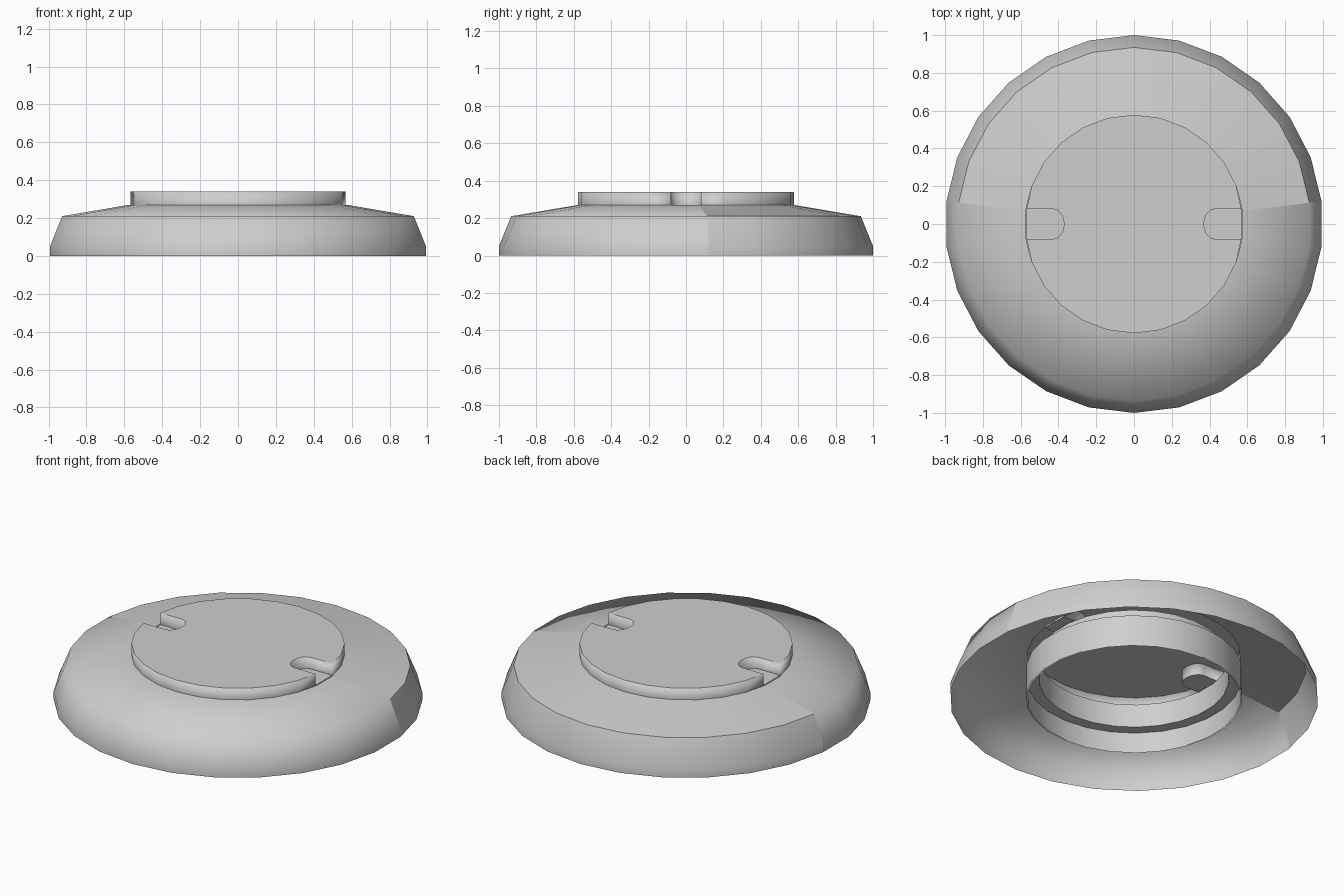
import bpy, bmesh
from math import sin, cos, pi

cube = bpy.data.objects.get("Cube")
if cube:
    bpy.data.objects.remove(cube)

# One plain grey for the whole model
grey = bpy.data.materials.new("light_grey")
grey.use_nodes = True
grey.diffuse_color = (0.62, 0.62, 0.62, 1)
grey.node_tree.nodes["Principled BSDF"].inputs["Base Color"].default_value = grey.diffuse_color

SIDES = 26
STEP = 2 * pi / SIDES


def finish(name, bm, smooth=True):
    mesh = bpy.data.meshes.new(name)
    for face in bm.faces:
        face.smooth = smooth
    bm.to_mesh(mesh)
    bm.free()
    mesh.materials.append(grey)
    obj = bpy.data.objects.new(name, mesh)
    bpy.context.scene.collection.objects.link(obj)
    return obj


def lathe(profile):
    """Open surface of revolution through (radius, height) points."""
    bm = bmesh.new()
    rings = []
    for r, z in profile:
        rings.append([bm.verts.new((r * cos(pi / 2 + k * STEP), r * sin(pi / 2 + k * STEP), z))
                      for k in range(SIDES)])
    for low, high in zip(rings, rings[1:]):
        for k in range(SIDES):
            n = (k + 1) % SIDES
            bm.faces.new((low[k], low[n], high[n], high[k]))
    return bm


# Thin flared cover: soft front, crisp ridge and seams on the back
RIDGE, TOP = 0.21, 0.27
SEAM_Y = 0.1
bm = lathe([(1, 0), (1, 0.05), (0.935, RIDGE), (0.578, TOP)])
for edge in bm.edges:
    a, b = (v.co for v in edge.verts)
    on_ridge = abs(a.z - RIDGE) < 0.001 and abs(b.z - RIDGE) < 0.001
    backs = [f.calc_center_median().y > SEAM_Y / 2 for f in edge.link_faces]
    at_seam = len(backs) == 2 and backs[0] != backs[1]
    if at_seam or (on_ridge and min(a.y, b.y) > SEAM_Y):
        edge.smooth = False
finish("cover", bm)

# Raised cap with a rounded slot on each side
HALF, SLOT_X, CAP_R = 0.08, 0.43, 0.578
slot = [(0.568, -HALF)]
slot += [(SLOT_X - 0.06 * sin(pi * i / 8), -HALF * cos(pi * i / 8)) for i in range(9)]
slot += [(0.568, HALF)]
arc = [(CAP_R * cos(pi / 2 + k * STEP), CAP_R * sin(pi / 2 + k * STEP)) for k in range(-5, 6)]
half = slot + arc
outline = half + [(-x, -y) for x, y in half]
bm = bmesh.new()
low = [bm.verts.new((x, y, TOP)) for x, y in outline]
high = [bm.verts.new((x, y, 0.34)) for x, y in outline]
for i in range(len(outline)):
    n = (i + 1) % len(outline)
    bm.faces.new((low[i], low[n], high[n], high[i]))
lid = bm.faces.new(high)
bmesh.ops.inset_region(bm, faces=[lid], thickness=0.03)
finish("cap", bm)

# Slot floors
for side, sign in (("left", 1), ("right", -1)):
    bm = bmesh.new()
    bm.faces.new([bm.verts.new((sign * x, sign * y, TOP)) for x, y in reversed(slot)])
    bmesh.ops.reverse_faces(bm, faces=bm.faces[:])
    bm.normal_update()
    if bm.faces[:][0].normal.z < 0:
        bmesh.ops.reverse_faces(bm, faces=bm.faces[:])
    finish(side + "_slot_floor", bm, False)

# Stepped socket underneath
ring = finish("socket_ring", lathe([(0.515, 0.26), (0.515, 0.12), (0.58, 0.12), (0.58, 0)]))
sleeve = finish("socket_sleeve", lathe([(0.587, 0), (0.587, 0.185)]))
for obj in (ring, sleeve):
    bpy.ops.object.select_all(action="DESELECT")
    obj.select_set(True)
    bpy.context.view_layer.objects.active = obj
    bpy.ops.object.shade_smooth_by_angle()
